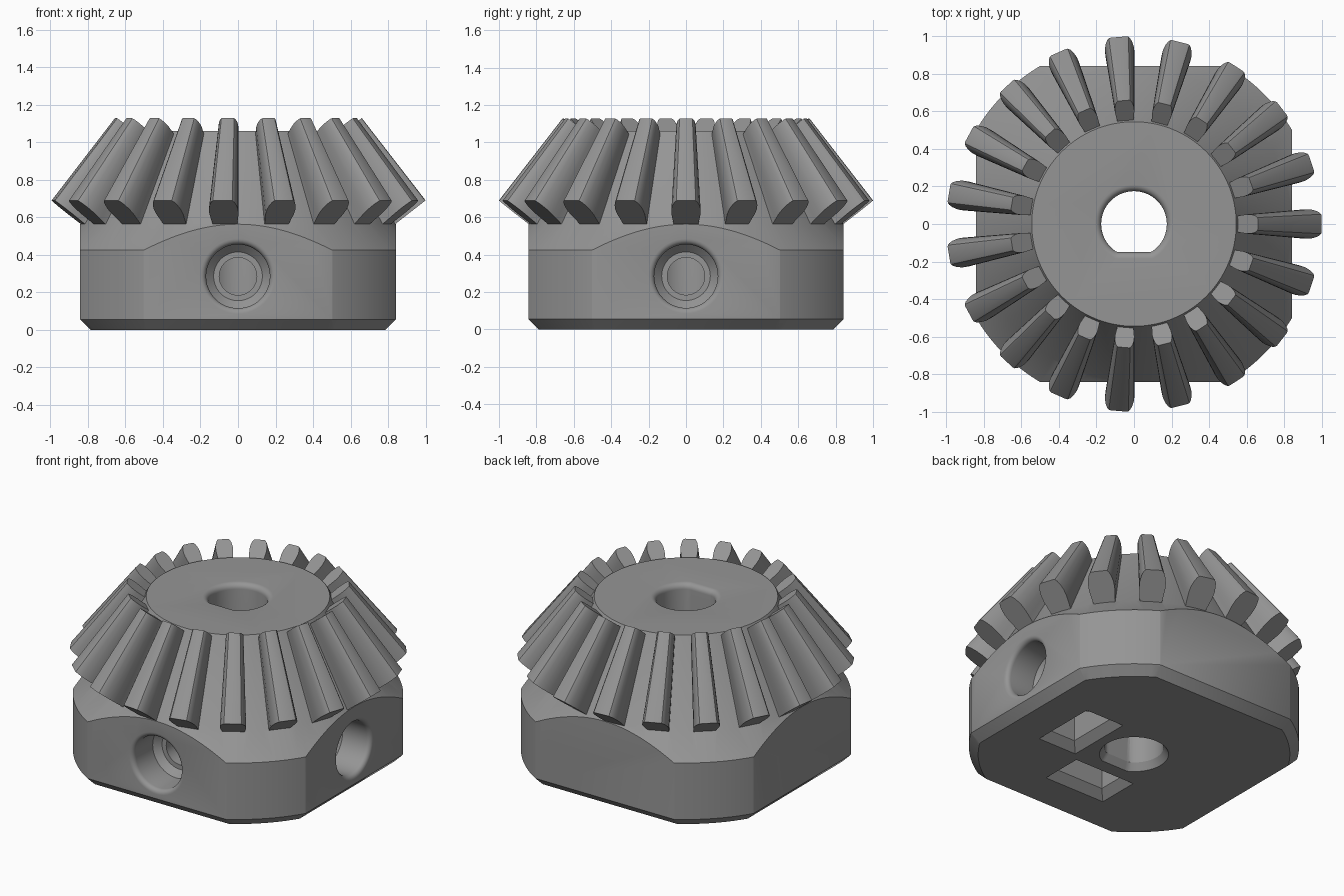
import bpy, bmesh, math
from mathutils import Matrix, Vector

if "Cube" in bpy.data.objects:
    bpy.data.objects.remove(bpy.data.objects["Cube"])

TEETH = 19
APEX = 1.98          # height where all tooth lines converge
HUB_HALF = 0.842     # half width of the square hub

grey = bpy.data.materials.new("grey metal")
grey.diffuse_color = (0.3, 0.3, 0.3, 1)
grey.use_nodes = True
grey.node_tree.nodes["Principled BSDF"].inputs["Base Color"].default_value = grey.diffuse_color


def make_object(name, bm):
    bmesh.ops.recalc_face_normals(bm, faces=bm.faces)
    mesh = bpy.data.meshes.new(name)
    bm.to_mesh(mesh)
    bm.free()
    mesh.materials.append(grey)
    obj = bpy.data.objects.new(name, mesh)
    bpy.context.collection.objects.link(obj)
    return obj


def loft(bm, rings):
    """Closed solid through rings of equal point count."""
    loops = [[bm.verts.new(p) for p in ring] for ring in rings]
    n = len(loops[0])
    for a, b in zip(loops, loops[1:]):
        for i in range(n):
            j = (i + 1) % n
            bm.faces.new((a[i], a[j], b[j], b[i]))
    bm.faces.new(loops[0][::-1])
    bm.faces.new(loops[-1])


def lathe(name, profile, segments, matrix=Matrix(), flat=None):
    """Solid of revolution; flat limits -y for a D-shaped section."""
    rings = []
    for r, z in profile:
        ring = []
        for i in range(segments):
            a = math.tau * i / segments
            x, y = r * math.cos(a), r * math.sin(a)
            if flat is not None:
                y = max(y, flat - (r - 0.175))
            ring.append(matrix @ Vector((x, y, z)))
        rings.append(ring)
    bm = bmesh.new()
    loft(bm, rings)
    return make_object(name, bm)


def box_rings(name, levels, center=(0, 0)):
    """Stack of rectangles given as (half x, half y, z)."""
    cx, cy = center
    bm = bmesh.new()
    loft(bm, [[(cx + sx * hx, cy + sy * hy, z)
               for sx, sy in ((-1, -1), (1, -1), (1, 1), (-1, 1))]
              for hx, hy, z in levels])
    return make_object(name, bm)


def combine(target, tool, operation):
    mod = target.modifiers.new(operation.lower(), 'BOOLEAN')
    mod.operation = operation
    mod.solver = 'EXACT'
    mod.object = tool
    bpy.context.view_layer.objects.active = target
    bpy.ops.object.modifier_apply(modifier=mod.name)
    bpy.data.objects.remove(tool)


# Hub and root cone, trimmed to a square with chamfered foot
gear = lathe("bevel_gear", [(0.925, 0), (0.98, 0.055), (0.98, 0.425),
                            (0.84, 0.565), (0.545, 1.06)], 128)
square = box_rings("square_trim", [(HUB_HALF - 0.065, HUB_HALF - 0.065, -0.01),
                                   (HUB_HALF, HUB_HALF, 0.055),
                                   (HUB_HALF, HUB_HALF, 1.5)])
combine(gear, square, 'INTERSECT')

# Teeth: half section as (distance from root to tip, half width)
half = [(-0.3, 0.064), (0.0, 0.066), (0.2, 0.072), (0.42, 0.078),
        (0.62, 0.078), (0.8, 0.071), (0.92, 0.062), (0.985, 0.052), (1.0, 0.042)]
section = half + [(t, -w) for t, w in reversed(half)]
root, tip = Vector((0.84, 0, 0.565)), Vector((1.0, 0, 0.69))
apex = Vector((0, 0, APEX))
outer = [root.lerp(tip, t) + Vector((0, w, 0)) for t, w in section]
inner = [apex.lerp(p, 0.66) for p in outer]
bm = bmesh.new()
for i in range(TEETH):
    turn = Matrix.Rotation(math.tau * i / TEETH, 3, 'Z')
    loft(bm, [[turn @ p for p in outer], [turn @ p for p in inner]])
teeth = make_object("teeth", bm)
combine(gear, teeth, 'UNION')

# D-shaped shaft bore: chamfered below, rounded above
rim = [(0.175 + 0.035 * (1 - math.cos(a)), 1.06 - 0.035 * (1 - math.sin(a)))
       for a in (math.radians(15 * k) for k in range(7))]
bore = lathe("shaft_bore", [(0.215, -0.01), (0.205, 0), (0.175, 0.045)] + rim
             + [(0.21, 1.1)], 64, flat=-0.15)
combine(gear, bore, 'DIFFERENCE')

# Set screw holes and nut pockets at the front and right
hole_rim = [(0.17 + 0.03 * (1 - math.sin(a)), HUB_HALF - 0.03 * (1 - math.cos(a)))
            for a in (math.radians(90 - 18 * k) for k in range(6))]
hole_profile = [(0.1, 0.08), (0.1, 0.6), (0.13, 0.6), (0.17, 0.64)] + hole_rim + [(0.2, 0.9)]
for angle, center, hx, hy in ((0, (0.41, 0), 0.09, 0.17),
                              (-90, (0, -0.41), 0.17, 0.09)):
    place = (Matrix.Translation((0, 0, 0.285))
             @ Matrix.Rotation(math.radians(angle), 4, 'Z')
             @ Matrix.Rotation(math.radians(90), 4, 'Y'))
    combine(gear, lathe("screw_hole", hole_profile, 48, place), 'DIFFERENCE')
    pocket = box_rings("nut_pocket", [(hx + 0.06, hy + 0.06, -0.01),
                                      (hx, hy, 0.05), (hx, hy, 0.46)], center)
    combine(gear, pocket, 'DIFFERENCE')

# Smooth shading with sharp edges kept
bpy.ops.object.select_all(action='DESELECT')
gear.select_set(True)
bpy.context.view_layer.objects.active = gear
bpy.ops.object.shade_smooth_by_angle(angle=math.radians(30))
